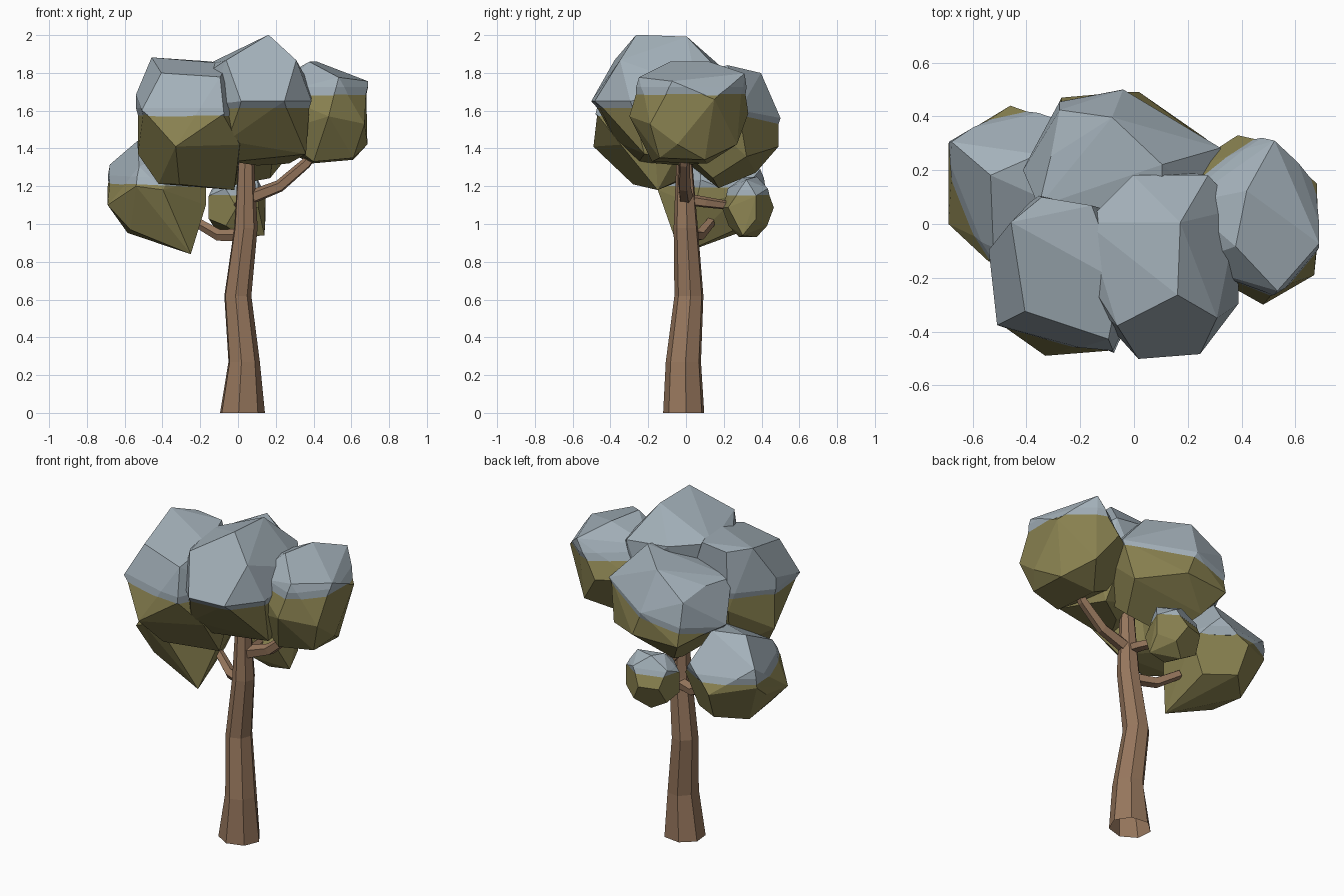
import bpy, bmesh
from math import radians, cos, sin, pi
from mathutils import Vector, Euler, Quaternion

if "Cube" in bpy.data.objects:
    bpy.data.objects.remove(bpy.data.objects["Cube"])


def material(name, rgb):
    m = bpy.data.materials.new(name)
    m.diffuse_color = (*rgb, 1)
    m.use_nodes = True
    m.node_tree.nodes["Principled BSDF"].inputs["Base Color"].default_value = m.diffuse_color
    return m


BARK = material("bark", (0.31, 0.185, 0.11))
LEAF = material("leaf", (0.25, 0.22, 0.08))
SNOW = material("snow", (0.37, 0.44, 0.49))


def finish(bm, name, mat):
    bmesh.ops.recalc_face_normals(bm, faces=bm.faces[:])
    me = bpy.data.meshes.new(name)
    bm.to_mesh(me)
    bm.free()
    me.materials.append(mat)
    ob = bpy.data.objects.new(name, me)
    bpy.context.collection.objects.link(ob)
    return ob


def tube(name, rings, sides, upright=False):
    """Faceted tube through rings of (x, y, z, rx, ry), open at the start."""
    bm = bmesh.new()
    pts = [Vector(r[:3]) for r in rings]
    loops = []
    for i, r in enumerate(rings):
        d = pts[min(i + 1, len(pts) - 1)] - pts[max(i - 1, 0)]
        q = Quaternion() if upright else d.to_track_quat('Z', 'Y')
        loops.append([bm.verts.new(pts[i] + q @ Vector((r[3] * cos(a), r[4] * sin(a), 0)))
                      for a in (2 * pi * (k + 0.1) / sides for k in range(sides))])
    for a, b in zip(loops, loops[1:]):
        for k in range(sides):
            n = (k + 1) % sides
            bm.faces.new((a[k], a[n], b[n], b[k]))
    bm.faces.new(loops[-1])
    return finish(bm, name, BARK)


def chunk(lo, hi, rot, corners, grow=1.0):
    """Turned dodecahedron filling the box lo-hi, nearest vertices pulled to corners."""
    p = (1 + 5 ** 0.5) / 2
    co = [Vector((x, y, z)) for x in (-1, 1) for y in (-1, 1) for z in (-1, 1)]
    for a in (-1, 1):
        for b in (-1, 1):
            co += [Vector((0, a / p, b * p)), Vector((a / p, b * p, 0)), Vector((a * p, 0, b / p))]
    e = Euler([radians(r) for r in rot]).to_matrix()
    co = [e @ v for v in co]
    mn = [min(c[i] for c in co) for i in range(3)]
    mx = [max(c[i] for c in co) for i in range(3)]
    co = [Vector([lo[i] + (v[i] - mn[i]) / (mx[i] - mn[i]) * (hi[i] - lo[i]) for i in range(3)])
          for v in co]
    free = set(range(len(co)))
    for c in corners:
        k = min(free, key=lambda j: (co[j] - Vector(c)).length)
        co[k] = Vector(c)
        free.discard(k)
    mid = (Vector(lo) + Vector(hi)) / 2
    bm = bmesh.new()
    for v in co:
        bm.verts.new(mid + (v - mid) * grow)
    bmesh.ops.convex_hull(bm, input=bm.verts[:])
    loose = [v for v in bm.verts if not v.link_faces]
    bmesh.ops.delete(bm, geom=loose, context='VERTS')
    bmesh.ops.dissolve_limit(bm, angle_limit=radians(7), verts=bm.verts[:], edges=bm.edges[:])
    return bm


def clump(name, lo, hi, rot, level, corners=(), tilt=(0, 0), band=0.045):
    """Leaf clump with a snow cap whose rim tucks in below a band."""
    finish(chunk(lo, hi, rot, corners), name + "_leaves", LEAF)
    bm = chunk(lo, hi, rot, corners, 1.035)
    c = (Vector(lo) + Vector(hi)) / 2
    n = Vector((-tilt[0], -tilt[1], 1)).normalized()
    base = Vector((c.x, c.y, level))
    for h, clear in ((band, False), (0, True)):
        bmesh.ops.bisect_plane(bm, geom=bm.verts[:] + bm.edges[:] + bm.faces[:],
                               plane_co=base + n * h, plane_no=n, clear_inner=clear)
    for v in bm.verts:
        if abs((v.co - base).dot(n)) < 1e-4:
            v.co.x = c.x + (v.co.x - c.x) * 0.96
            v.co.y = c.y + (v.co.y - c.y) * 0.96
    bmesh.ops.holes_fill(bm, edges=[e for e in bm.edges if e.is_boundary], sides=0)
    finish(bm, name + "_snow", SNOW)


# Trunk: flared foot, gentle bends
tube("trunk", [(0.02, -0.01, 0, 0.123, 0.112), (0.03, -0.012, 0.27, 0.086, 0.096),
               (-0.003, 0.017, 0.62, 0.074, 0.079), (0.04, 0, 0.98, 0.064, 0.066),
               (0.042, -0.008, 1.32, 0.044, 0.044), (0.03, 0, 1.5, 0.03, 0.03)], 7, True)

# Branches
tube("right_branch", [(0.04, 0, 1.13, 0.04, 0.04), (0.22, -0.01, 1.2, 0.034, 0.034),
                      (0.36, -0.01, 1.32, 0.03, 0.03), (0.45, 0, 1.45, 0.025, 0.025)], 5)
tube("left_branch", [(0.03, 0.02, 0.94, 0.036, 0.036), (-0.1, 0.07, 0.94, 0.032, 0.032),
                     (-0.22, 0.13, 1.01, 0.027, 0.027)], 5)
tube("back_branch", [(0.04, 0, 1.13, 0.033, 0.033), (0.03, 0.1, 1.115, 0.03, 0.03),
                     (0.0, 0.21, 1.1, 0.025, 0.025)], 5)

# Leaf clumps with snow; corners mark the telling vertices
clump("top_clump", (-0.18, -0.49, 1.31), (0.40, 0.18, 1.99), (0, 0, 4), 1.61,
      [(0.16, -0.26, 1.99), (0.17, 0, 1.98), (-0.17, 0, 1.83), (0, 0.17, 1.83),
       (0.27, 0.17, 1.8), (0.38, 0.05, 1.72), (0.38, -0.29, 1.65), (-0.15, -0.3, 1.63),
       (0.36, -0.22, 1.37), (-0.03, -0.25, 1.33), (0.27, 0.08, 1.32)])
clump("front_left_clump", (-0.53, -0.49, 1.18), (0.05, 0.10, 1.87), (10, -31.7, 0), 1.57,
      [(-0.45, 0.0, 1.87), (-0.34, 0.09, 1.85), (-0.16, 0.06, 1.85), (-0.40, -0.32, 1.79),
       (-0.1, -0.42, 1.77), (-0.5, -0.37, 1.60), (-0.08, -0.47, 1.58), (-0.33, -0.49, 1.41),
       (-0.53, -0.1, 1.68), (-0.53, -0.1, 1.37), (-0.31, -0.28, 1.21), (-0.02, -0.15, 1.18)])
clump("back_clump", (-0.42, -0.1, 1.19), (0.34, 0.49, 1.86), (20, 10, 20), 1.49,
      [(-0.08, 0.39, 1.79), (0.1, 0.22, 1.83), (-0.3, 0.25, 1.7), (-0.40, 0.2, 1.48),
       (0.31, 0.28, 1.6), (-0.27, 0.47, 1.4), (-0.04, 0.49, 1.56), (0.02, 0.49, 1.41)],
      (0.2, 0.1))
clump("right_clump", (0.20, -0.30, 1.32), (0.685, 0.33, 1.85), (0, 0, 31.7), 1.68,
      [(0.38, -0.08, 1.85), (0.42, 0.12, 1.85), (0.68, -0.07, 1.75), (0.68, 0.15, 1.66),
       (0.52, 0.3, 1.79), (0.53, -0.24, 1.77), (0.67, -0.19, 1.53), (0.48, -0.3, 1.57),
       (0.61, 0.1, 1.34), (0.61, -0.14, 1.35), (0.4, -0.18, 1.33)])
clump("left_clump", (-0.69, -0.15, 0.92), (-0.17, 0.44, 1.44), (10, 25, 30), 1.20,
      [(-0.25, -0.03, 0.84), (-0.57, 0, 0.97), (-0.69, 0, 1.1), (-0.69, 0.3, 1.2),
       (-0.67, 0.3, 1.31), (-0.53, 0.18, 1.43), (-0.52, -0.08, 1.3), (-0.54, -0.14, 1.2),
       (-0.46, 0.44, 1.15), (-0.17, 0.05, 1.1)], (-0.05, 0))
clump("small_clump", (-0.155, 0.19, 0.93), (0.145, 0.465, 1.245), (0, 0, 20), 1.15,
      [(0.14, 0.3, 0.94), (-0.06, 0.3, 1.24), (0.1, 0.32, 1.23)], (0, 0), 0.03)
